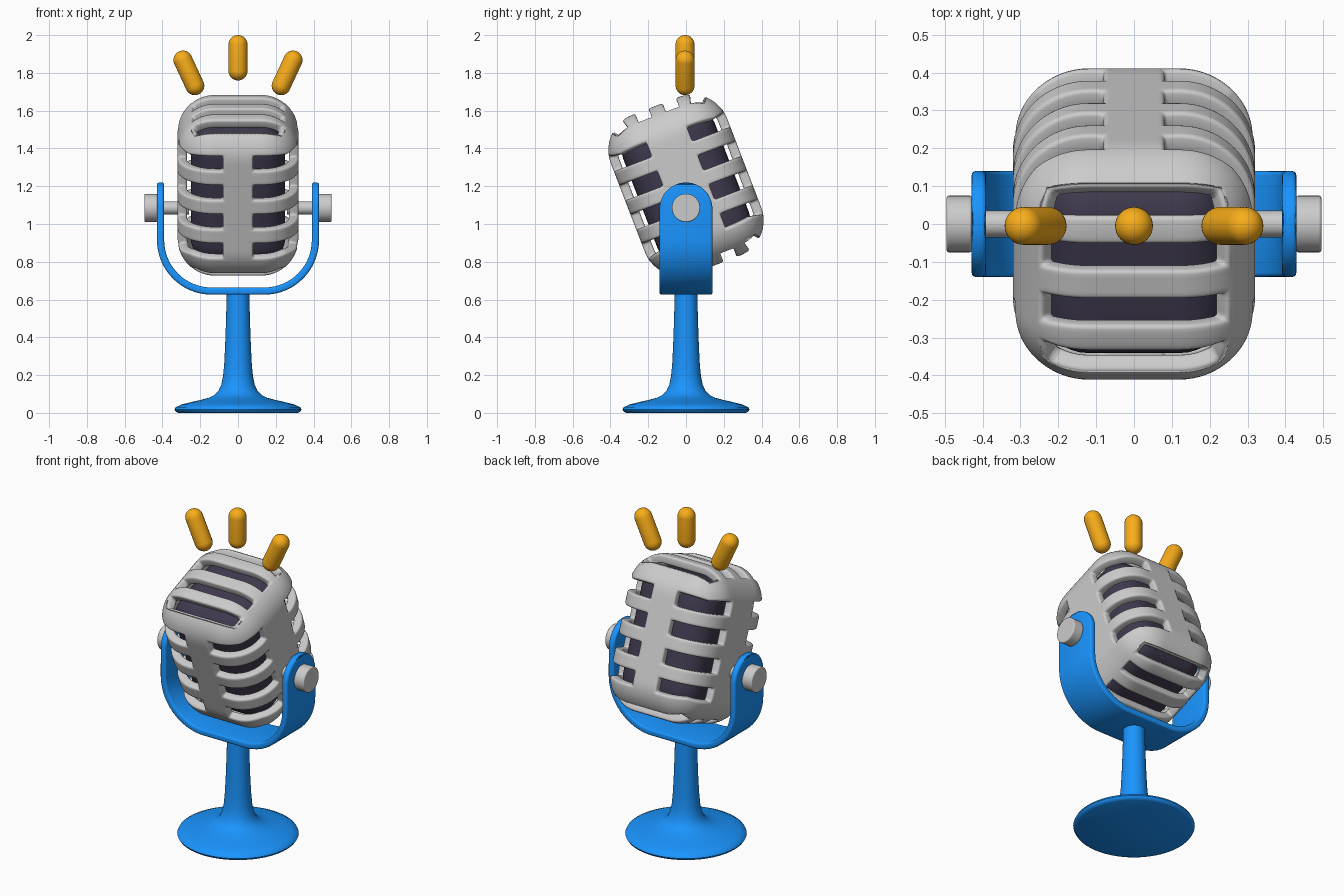
import bpy, bmesh, math
from mathutils import Vector

if "Cube" in bpy.data.objects:
    bpy.data.objects.remove(bpy.data.objects["Cube"])

def material(name, rgb):
    m = bpy.data.materials.new(name)
    m.diffuse_color = (*rgb, 1)
    m.use_nodes = True
    m.node_tree.nodes["Principled BSDF"].inputs["Base Color"].default_value = m.diffuse_color
    return m

BLUE = material("blue", (0.01, 0.30, 1.0))
ORANGE = material("orange", (0.95, 0.42, 0.01))
DARK = material("dark_mesh", (0.05, 0.04, 0.075))

def finish(name, bm, mat=None, thick=0, offset=-1, bevel=0, segs=3):
    me = bpy.data.meshes.new(name)
    bm.to_mesh(me)
    bm.free()
    ob = bpy.data.objects.new(name, me)
    bpy.context.collection.objects.link(ob)
    if mat:
        me.materials.append(mat)
    if thick:
        s = ob.modifiers.new("thickness", 'SOLIDIFY')
        s.thickness, s.offset = thick, offset
    if bevel:
        b = ob.modifiers.new("soft_edges", 'BEVEL')
        b.width, b.segments, b.limit_method = bevel, segs, 'ANGLE'
        b.angle_limit = math.radians(50)
        b.use_clamp_overlap = False
    bpy.ops.object.select_all(action='DESELECT')
    ob.select_set(True)
    bpy.context.view_layer.objects.active = ob
    bpy.ops.object.shade_smooth_by_angle(angle=math.radians(40))
    return ob

def lines(breaks, step=0.022):
    """Symmetric grid lines that pass through every break."""
    half = [0.0]
    for a, b in zip(breaks, breaks[1:]):
        n = max(1, math.ceil((b - a) / step - 1e-6))
        half += [a + (b - a) * i / n for i in range(1, n + 1)]
    return [-v for v in reversed(half[1:])] + half

def rounded_box(grids, radius, is_slot=None):
    """Gridded box mapped to a rounded box; slot cells are left open."""
    bm = bmesh.new()
    size = [g[-1] for g in grids]
    verts, slots = {}, []

    def vert(p):
        key = tuple(round(c, 5) for c in p)
        if key not in verts:
            q = Vector([max(-(s - radius), min(s - radius, c)) for c, s in zip(p, size)])
            verts[key] = bm.verts.new(q + (Vector(p) - q).normalized() * radius)
        return verts[key]

    for ax in range(3):
        b, c = (ax + 1) % 3, (ax + 2) % 3
        for side in (-1, 1):
            for b0, b1 in zip(grids[b], grids[b][1:]):
                for c0, c1 in zip(grids[c], grids[c][1:]):
                    pts = []
                    for u, v in ((b0, c0), (b1, c0), (b1, c1), (b0, c1)):
                        p = [0, 0, 0]
                        p[ax], p[b], p[c] = side * size[ax], u, v
                        pts.append(p)
                    if side < 0:
                        pts.reverse()
                    f = bm.faces.new([vert(p) for p in pts])
                    mid = [abs(sum(p[i] for p in pts) / 4) for i in range(3)]
                    if is_slot and is_slot(ax, mid):
                        slots.append(f)
    bmesh.ops.delete(bm, geom=slots, context='FACES')
    return bm

def lathe(profile, steps=64):
    bm = bmesh.new()
    vs = [bm.verts.new((r, 0, z)) for r, z in profile]
    es = [bm.edges.new(p) for p in zip(vs, vs[1:])]
    bmesh.ops.spin(bm, geom=vs + es, axis=(0, 0, 1), cent=(0, 0, 0),
                   angle=2 * math.pi, steps=steps, use_duplicate=False)
    bmesh.ops.remove_doubles(bm, verts=bm.verts, dist=1e-5)
    bmesh.ops.recalc_face_normals(bm, faces=bm.faces)
    return bm

# Head: slotted shell and dark core, tilted forward
def slot(ax, m):
    x, y, z = m
    if ax == 2:
        return x < 0.28 and (0.04 < y < 0.115 or 0.195 < y < 0.30)
    level = 0.04 < z < 0.125 or 0.205 < z < 0.29
    return level and (y > 0.115 if ax == 0 else x > 0.08)

grids = [lines([0, 0.08, 0.28, 0.32]),
         lines([0, 0.04, 0.115, 0.195, 0.30, 0.33]),
         lines([0, 0.04, 0.125, 0.205, 0.29, 0.45])]
shell = finish("head_shell", rounded_box(grids, 0.20, slot), None, 0.05, -1, 0.011)
core_grids = [lines([0, s - 0.13, s], 0.03) for s in (0.25, 0.26, 0.38)]
core = finish("head_core", rounded_box(core_grids, 0.13), DARK)
for ob in (shell, core):
    ob.location = (0, 0, 1.205)
    ob.rotation_euler.x = math.radians(21)

# Yoke: U-shaped strap with rounded arm ends
half = []
for i in range(9):
    a = math.radians(85 - 10 * i)
    half.append((0.41, 1.08 + 0.14 * math.sin(a), 0.14 * math.cos(a)))
for i in range(17):
    a = math.radians(-90 * i / 16)
    half.append((0.14 + 0.27 * math.cos(a), 0.915 + 0.27 * math.sin(a), 0.14))
path = half + [(-x, z, w) for x, z, w in reversed(half)]
bm = bmesh.new()
rows = [(bm.verts.new((x, -w, z)), bm.verts.new((x, w, z))) for x, z, w in path]
for (a, b), (c, d) in zip(rows, rows[1:]):
    bm.faces.new((a, b, d, c))
bmesh.ops.recalc_face_normals(bm, faces=bm.faces)
finish("yoke", bm, BLUE, 0.038, 0, 0.011)

# Stand: round foot flowing into the stem
finish("stand", lathe([(0, 0), (0.315, 0), (0.33, 0.007), (0.336, 0.018), (0.33, 0.03),
                       (0.30, 0.044), (0.25, 0.057), (0.20, 0.068), (0.155, 0.08),
                       (0.125, 0.095), (0.103, 0.117), (0.088, 0.15), (0.079, 0.195),
                       (0.073, 0.26), (0.068, 0.36), (0.063, 0.50), (0.06, 0.64), (0, 0.64)]), BLUE)

# Pivot shafts and knobs
for s, side in ((1, "right"), (-1, "left")):
    for part, r, x0, x1, bev in (("shaft", 0.035, 0.26, 0.44, 0), ("knob", 0.075, 0.428, 0.495, 0.006)):
        ob = finish(f"{part}_{side}", lathe([(0, x0), (r, x0), (r, x1), (0, x1)], 40), None, bevel=bev)
        ob.rotation_euler.y = s * math.pi / 2
        ob.location.z = 1.085

# Sound rays: capsules above the head
def capsule(name, x, z, h, tilt, r=0.05):
    arc = [math.radians(-90 + 11.25 * i) for i in range(17)]
    prof = [(r * math.cos(a), r * math.sin(a) + (h if i > 8 else -h)) for i, a in enumerate(arc)]
    prof.insert(9, (r, h))
    prof[0], prof[-1] = (0, -h - r), (0, h + r)
    ob = finish(name, lathe(prof, 32), ORANGE)
    ob.location = (x, -0.005, z)
    ob.rotation_euler.y = math.radians(tilt)

capsule("ray_centre", 0, 1.88, 0.07, 0)
capsule("ray_right", 0.26, 1.80, 0.075, 25)
capsule("ray_left", -0.26, 1.80, 0.075, -25)
